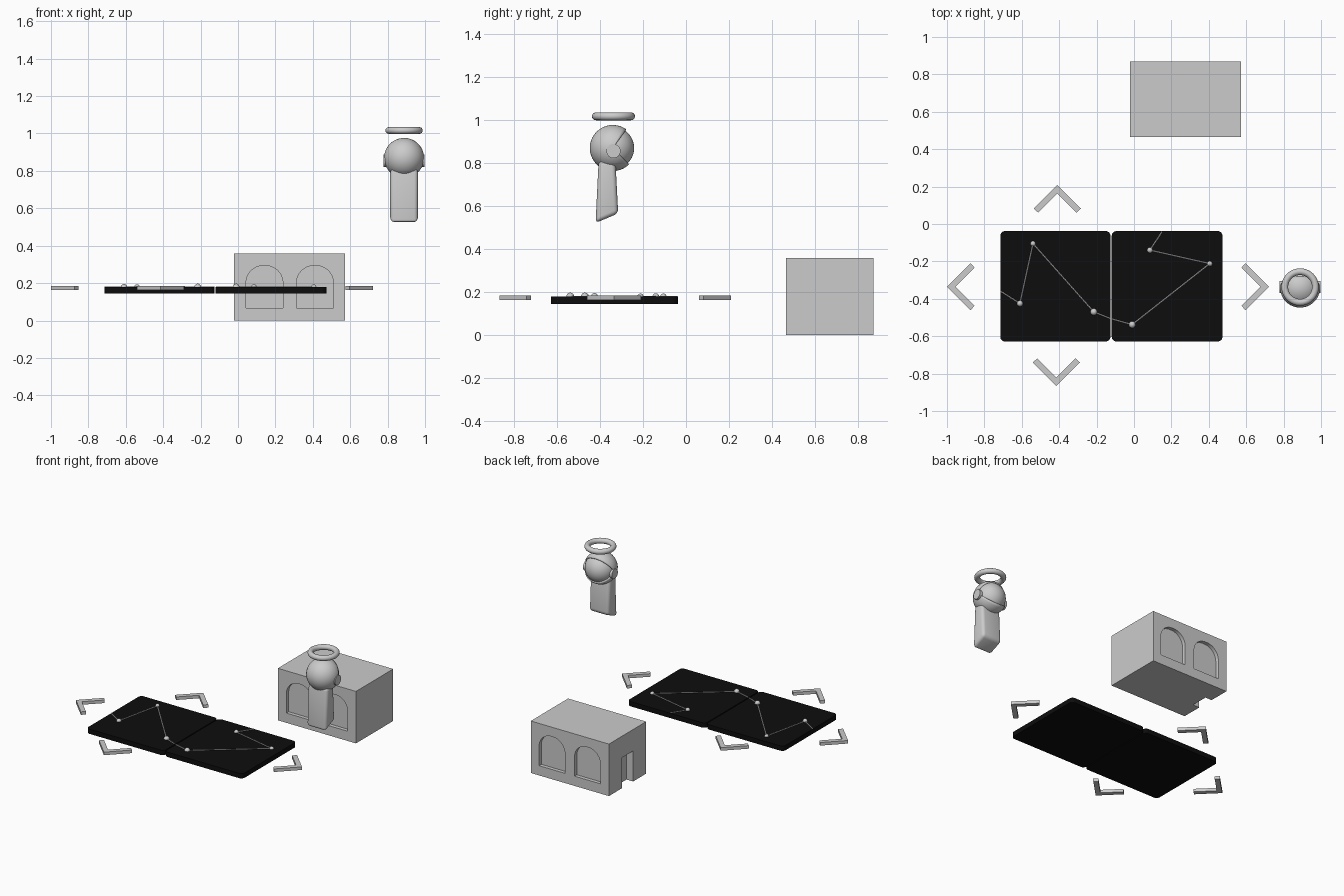
import bpy, bmesh, math
from mathutils import Vector, Matrix

if "Cube" in bpy.data.objects:
    bpy.data.objects.remove(bpy.data.objects["Cube"])

BLACK = bpy.data.materials.new("black")
BLACK.diffuse_color = (0.004, 0.004, 0.004, 1)
BLACK.use_nodes = True
BLACK.node_tree.nodes["Principled BSDF"].inputs["Base Color"].default_value = BLACK.diffuse_color


def finish(name, bm, smooth=False):
    bmesh.ops.recalc_face_normals(bm, faces=bm.faces)
    me = bpy.data.meshes.new(name)
    bm.to_mesh(me)
    bm.free()
    ob = bpy.data.objects.new(name, me)
    bpy.context.collection.objects.link(ob)
    bpy.ops.object.select_all(action='DESELECT')
    bpy.context.view_layer.objects.active = ob
    ob.select_set(True)
    if smooth:
        bpy.ops.object.shade_smooth_by_angle(angle=math.radians(35))
    return ob


def prism(name, pts, vec, smooth=False, bevel=0):
    """Extrude a closed 3D outline along a vector."""
    bm = bmesh.new()
    f = bm.faces.new([bm.verts.new(p) for p in pts])
    r = bmesh.ops.extrude_face_region(bm, geom=[f])
    vs = [v for v in r['geom'] if isinstance(v, bmesh.types.BMVert)]
    bmesh.ops.translate(bm, verts=vs, vec=vec)
    bmesh.ops.recalc_face_normals(bm, faces=bm.faces)
    if bevel:
        bmesh.ops.bevel(bm, geom=bm.edges[:], offset=bevel, segments=4,
                        profile=0.5, affect='EDGES')
    return finish(name, bm, smooth)


def rounded(x0, x1, y0, y1, radii, n=8):
    """Rectangle outline; radii run bottom-left, bottom-right, top-right, top-left."""
    out = []
    corners = [(x0, y0, 1, 1), (x1, y0, -1, 1), (x1, y1, -1, -1), (x0, y1, 1, -1)]
    for i, ((x, y, sx, sy), r) in enumerate(zip(corners, radii)):
        if r == 0:
            out.append((x, y))
            continue
        for k in range(n + 1):
            a = math.pi + (i + k / n) * math.pi / 2
            out.append((x + sx * r + r * math.cos(a), y + sy * r + r * math.sin(a)))
    return out


# Map tiles
for name, x0, x1 in (("left_tile", -0.715, -0.126), ("right_tile", -0.119, 0.473)):
    pts = [(x, y, 0.145) for x, y in rounded(x0, x1, -0.628, -0.038, [0.025] * 4)]
    prism(name, pts, (0, 0, 0.033), True).data.materials.append(BLACK)

# Constellation lines and stars on the tiles
Z = 0.179
routes = [[(-0.713, -0.36), (-0.61, -0.425), (-0.54, -0.105), (-0.215, -0.47), (-0.127, -0.505)],
          [(-0.118, -0.508), (-0.01, -0.538), (0.405, -0.212), (0.085, -0.14), (0.15, -0.041)]]
bm = bmesh.new()
for route in routes:
    for a, b in zip(route, route[1:]):
        a, b = Vector((*a, Z)), Vector((*b, Z))
        d = b - a
        m = Matrix.Translation((a + b) / 2) @ d.to_track_quat('Z', 'Y').to_matrix().to_4x4()
        bmesh.ops.create_cone(bm, cap_ends=True, segments=8, radius1=0.0035,
                              radius2=0.0035, depth=d.length, matrix=m)
finish("star_lines", bm, True)
bm = bmesh.new()
for x, y, r in ((-0.61, -0.425, 0.016), (-0.54, -0.105, 0.014), (-0.215, -0.47, 0.018),
                (-0.01, -0.538, 0.018), (0.405, -0.212, 0.014), (0.085, -0.14, 0.015)):
    bmesh.ops.create_uvsphere(bm, u_segments=20, v_segments=12, radius=r,
                              matrix=Matrix.Translation((x, y, Z)))
finish("stars", bm, True)

# Direction arrows around the tiles
shape = [(0, 0), (-0.126, -0.126), (-0.102, -0.147), (0, -0.045), (0.102, -0.147), (0.126, -0.126)]
for name, ax, ay, turn in (("arrow_back", -0.41, 0.208, 0), ("arrow_left", -1, -0.335, 90),
                           ("arrow_front", -0.415, -0.866, 180), ("arrow_right", 0.722, -0.335, 270)):
    m = Matrix.Translation((ax, ay, 0.163)) @ Matrix.Rotation(math.radians(turn), 4, 'Z')
    prism(name, [m @ Vector((x, y, 0)) for x, y in shape], (0, 0, 0.021))

# House block with arched recesses front and back and a doorway on the left
X0, X1, Y0, Y1, H = -0.022, 0.573, 0.465, 0.87, 0.358
house = prism("house", [(X0, Y0, 0), (X1, Y0, 0), (X1, Y1, 0), (X0, Y1, 0)], (0, 0, H))
cutters = []
for y in (Y0, Y1):
    for x in (0.043, 0.313):
        pts = [(u, y - 0.025, v) for u, v in rounded(x, x + 0.197, 0.067, 0.293, [0, 0, 0.092, 0.092], 12)]
        cutters.append(prism("arch_cutter", pts, (0, 0.05, 0)))
cutters.append(prism("door_cutter", [(X0 - 0.05, u, v) for u, v in
                                     ((0.607, -0.05), (0.727, -0.05), (0.727, 0.21), (0.607, 0.21))],
                     (0.1, 0, 0)))
bpy.context.view_layer.objects.active = house
for c in cutters:
    mod = house.modifiers.new("cut", 'BOOLEAN')
    mod.operation, mod.solver, mod.object = 'DIFFERENCE', 'EXACT', c
    bpy.ops.object.modifier_apply(modifier=mod.name)
    bpy.data.objects.remove(c)

# Floating figure: body
C = Vector((0.888, -0.34, 0.869))
prism("body", [(0.814, -0.42, 0.521), (0.814, -0.315, 0.565),
               (0.814, -0.328, 0.81), (0.814, -0.406, 0.81)], (0.148, 0, 0), True, 0.02)

# Face and hood: the hood is a sphere with a wedge opened toward the back (+y)
turn = Matrix.Rotation(math.pi / 2, 4, 'Y')
bm = bmesh.new()
bmesh.ops.create_uvsphere(bm, u_segments=40, v_segments=24, radius=0.099,
                          matrix=Matrix.Translation(C) @ turn)
finish("face", bm, True)
bm = bmesh.new()
bmesh.ops.create_uvsphere(bm, u_segments=40, v_segments=24, radius=0.107, matrix=turn)
opening = []
for f in bm.faces:
    c = f.calc_center_median()
    if -45 < math.degrees(math.atan2(c.z, c.y)) < 54:
        opening.append(f)
bmesh.ops.delete(bm, geom=opening, context='FACES')
bmesh.ops.translate(bm, verts=bm.verts, vec=C)
hood = finish("hood", bm, True)
mod = hood.modifiers.new("thickness", 'SOLIDIFY')
mod.thickness, mod.offset = 0.012, -1

# Ear discs and halo
for name, s in (("left_ear", -1), ("right_ear", 1)):
    bm = bmesh.new()
    bmesh.ops.create_cone(bm, cap_ends=True, segments=32, radius1=0.033, radius2=0.033, depth=0.03,
                          matrix=Matrix.Translation((C.x + s * 0.095, C.y + 0.003, 0.855)) @ turn)
    finish(name, bm, True)
bpy.ops.mesh.primitive_torus_add(major_segments=48, minor_segments=16, major_radius=0.082,
                                 minor_radius=0.018, location=(C.x, C.y + 0.003, 1.016))
bpy.context.object.name = "halo"
bpy.ops.object.shade_smooth_by_angle()
